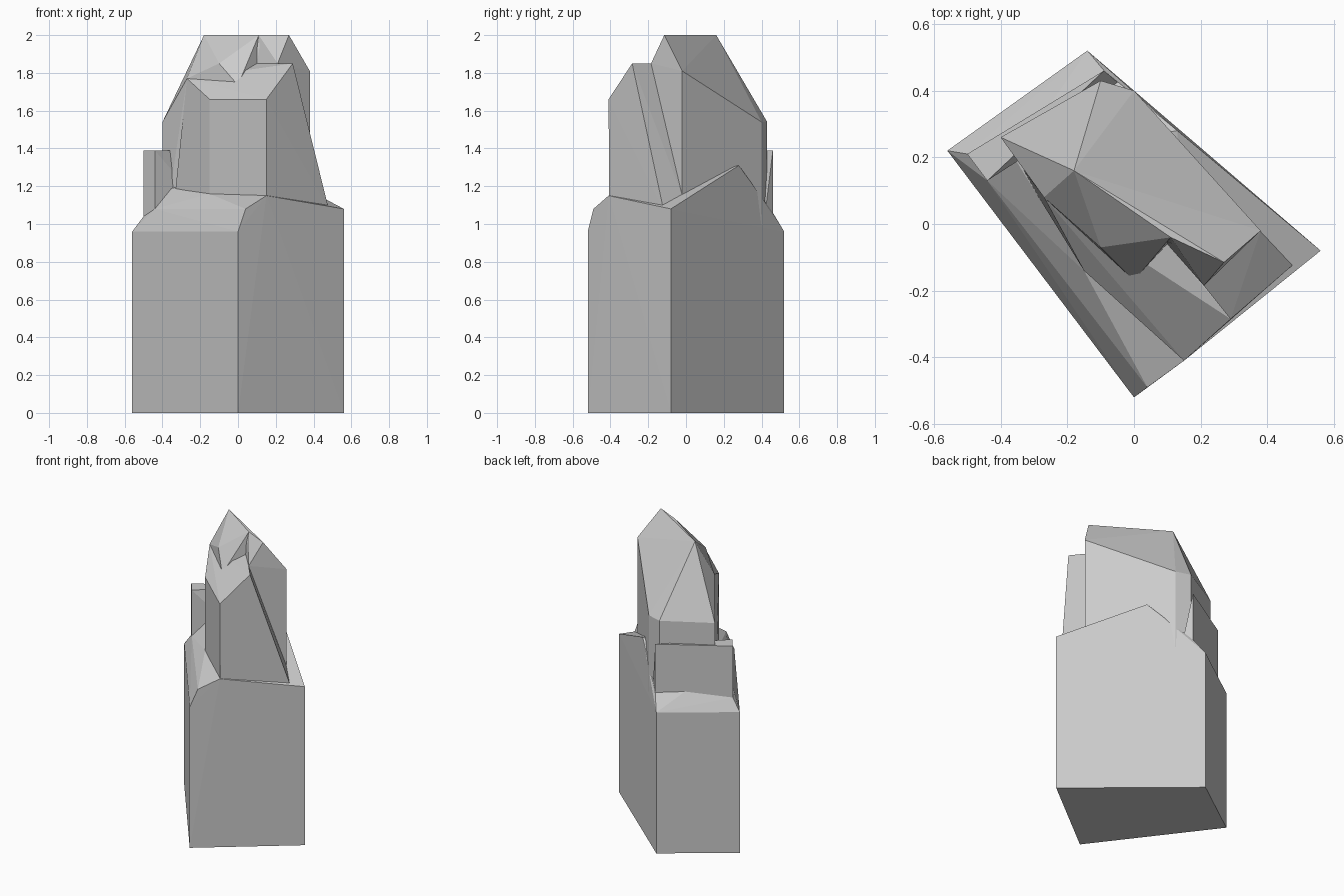
import bpy, bmesh

if "Cube" in bpy.data.objects:
    bpy.data.objects.remove(bpy.data.objects["Cube"])


def hull(name, pts, floor=None, foot=()):
    """Convex chunk of rock from corner points; foot = xy corners dropped to the floor height."""
    bm = bmesh.new()
    for p in list(pts) + [(x, y, floor) for x, y in foot]:
        bm.verts.new(p)
    res = bmesh.ops.convex_hull(bm, input=bm.verts[:])
    loose = {e for e in res["geom_interior"] + res["geom_unused"]
             if isinstance(e, bmesh.types.BMVert)}
    bmesh.ops.delete(bm, geom=list(loose), context="VERTS")
    bmesh.ops.recalc_face_normals(bm, faces=bm.faces[:])
    mesh = bpy.data.meshes.new(name)
    bm.to_mesh(mesh)
    bm.free()
    obj = bpy.data.objects.new(name, mesh)
    bpy.context.collection.objects.link(obj)
    return obj


# Wide four-sided base with bevelled shoulders
base = hull("rock_pillar", [
    (-.56, .22, .96), (0, -.52, .96), (.56, -.08, 1.08), (-.14, .52, .96),
    (.04, -.49, 1.08), (.15, -.41, 1.15), (-.15, -.14, 1.16), (-.36, .20, 1.19),
    (-.44, .13, 1.08), (-.50, .21, 1.04), (-.09, .46, 1.06), (.13, .28, 1.31)],
    0, [(-.56, .22), (0, -.52), (.56, -.08), (-.14, .52)])

# Front slab with sloping top and slanted right side
front = hull("front_slab", [
    (.15, -.41, 1.66), (-.15, -.14, 1.66), (-.27, .08, 1.77), (.29, -.285, 1.85),
    (.21, -.185, 1.85), (.10, -.06, 1.85), (.48, -.12, 1.08), (.38, -.02, 1.15)],
    .9, [(.15, -.405), (-.15, -.14), (-.36, .20), (.46, -.12), (.36, -.02)])

# Tall back shaft with the peak
shaft = hull("back_shaft", [
    (-.18, .16, 2), (.11, -.04, 2), (.27, -.115, 2), (.38, -.02, 1.81),
    (-.07, .25, 1.77), (-.27, .08, 1.77), (.10, -.06, 1.85), (-.40, .26, 1.54),
    (-.10, .43, 1.54), (0, .40, 1.54)],
    .9, [(-.40, .26), (-.10, .43), (0, .40), (.38, -.02), (.10, -.06)])

# Buttress joining the peak to the front slab
buttress = hull("peak_buttress", [
    (.11, -.04, 2), (.27, -.115, 2), (.38, -.02, 1.81), (.21, -.185, 1.85),
    (.10, -.06, 1.85)], 1, [(.21, -.185), (.38, -.02), (.10, -.06)])

# Small jutting flake on the front of the peak
flake = hull("peak_flake", [
    (-.10, -.07, 1.85), (-.105, -.07, 1.73), (0, -.17, 1.735), (.10, -.06, 1.84),
    (.11, -.04, 2), (-.18, .16, 2), (-.27, .08, 1.77), (0, .10, 1.6)])

# Low ledge on the back left
ledge = hull("back_ledge", [
    (-.50, .21, 1.39), (-.44, .13, 1.39), (-.36, .20, 1.35), (-.09, .46, 1.39)],
    .9, [(-.50, .21), (-.44, .13), (-.36, .20), (-.09, .46), (-.02, .40)])

# Fuse the chunks into one solid
parts = [front, shaft, buttress, flake, ledge]
for p in parts:
    m = base.modifiers.new(p.name, "BOOLEAN")
    m.operation, m.solver, m.object = "UNION", "EXACT", p
fused = bpy.data.meshes.new_from_object(
    base.evaluated_get(bpy.context.evaluated_depsgraph_get()))
base.modifiers.clear()
base.data = fused
for p in parts:
    bpy.data.objects.remove(p)
